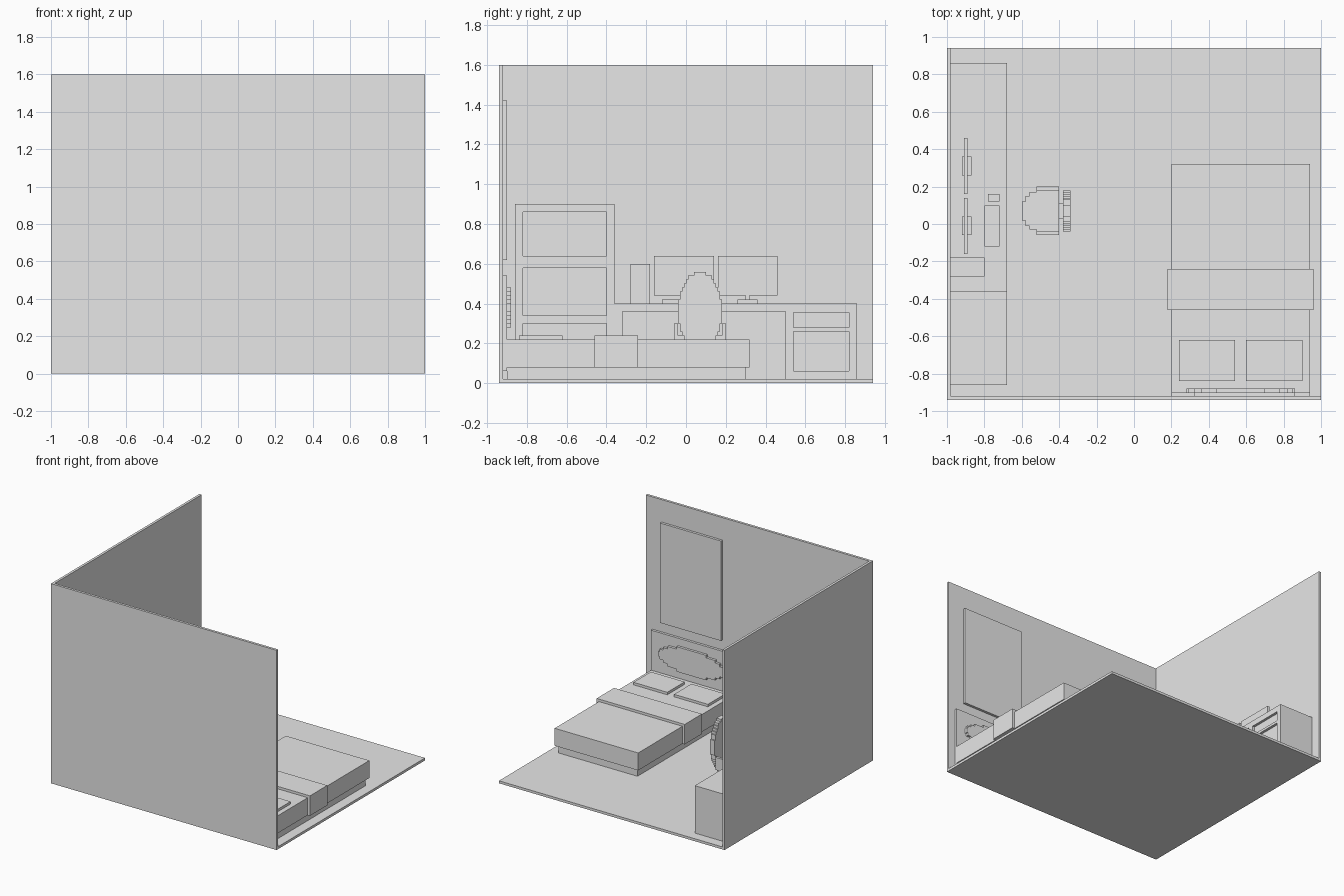
import bpy
import bmesh
import math
from mathutils import Vector

cube = bpy.data.objects.get("Cube")
if cube:
    bpy.data.objects.remove(cube, do_unlink=True)

grey = bpy.data.materials.new("plain_grey")
grey.use_nodes = True
grey.diffuse_color = (0.8, 0.8, 0.8, 1)
grey.node_tree.nodes["Principled BSDF"].inputs["Base Color"].default_value = (0.8, 0.8, 0.8, 1)


def finish(name, bm):
    bmesh.ops.recalc_face_normals(bm, faces=bm.faces)
    mesh = bpy.data.meshes.new(name)
    bm.to_mesh(mesh)
    bm.free()
    mesh.materials.append(grey)
    obj = bpy.data.objects.new(name, mesh)
    bpy.context.scene.collection.objects.link(obj)
    return obj


def boxes(name, *spans):
    """One object from boxes, each given as (x, y, z) ranges."""
    bm = bmesh.new()
    for span in spans:
        verts = bmesh.ops.create_cube(bm, size=1)["verts"]
        for v in verts:
            v.co = Vector([(a + b) / 2 + c * (b - a) for (a, b), c in zip(span, v.co)])
    return finish(name, bm)


def stepped(name, start, stop, half_width, place, depth, step=0.02):
    """Prism with a staircase outline, symmetric about its long axis."""
    rows = round((stop - start) / step)
    side = []
    for i in range(rows):
        w = half_width(start + (i + 0.5) * step)
        side += [(w, start + i * step), (w, start + (i + 1) * step)]
    outline = side + [(-w, t) for w, t in reversed(side)]
    bm = bmesh.new()
    face = bm.faces.new([bm.verts.new(place(w, t)) for w, t in outline])
    grown = bmesh.ops.extrude_face_region(bm, geom=[face])["geom"]
    bmesh.ops.translate(bm, vec=depth, verts=[g for g in grown if isinstance(g, bmesh.types.BMVert)])
    bmesh.ops.remove_doubles(bm, verts=bm.verts, dist=0.0001)
    return finish(name, bm)


def oval(centre, radius, width, snap=0.01):
    def half(t):
        w = width * math.sqrt(max(0, 1 - ((t - centre) / radius) ** 2))
        return max(snap, round(w / snap) * snap)
    return half


def cabinet(name, y0, y1, rails, back_front):
    """Open-fronted carcass: back, two sides and horizontal boards."""
    x, edge = (-0.98, -0.68), 0.04
    low, high = rails[0][0], rails[-1][1]
    inner = (y0 + edge, y1 - edge)
    parts = [(x, (y0, inner[0]), (low, high)), (x, (inner[1], y1), (low, high)),
             ((x[0], back_front), inner, (low, high))]
    parts += [((back_front, x[1]), inner, rail) for rail in rails]
    return boxes(name, *parts)


# Room shell
boxes("floor", ((-1, 1), (-0.94, 0.94), (0, 0.02)))
boxes("front_wall", ((-1, 1), (-0.94, -0.92), (0.02, 1.6)))
boxes("side_wall", ((-1, -0.98), (-0.92, 0.94), (0.02, 1.6)))
boxes("wall_picture", ((0.32, 0.86), (-0.92, -0.90), (0.62, 1.42)))

# Bed
boxes("bed_base", ((0.22, 0.92), (-0.90, 0.30), (0.02, 0.08)))
boxes("mattress", ((0.20, 0.94), (-0.90, 0.32), (0.08, 0.22)))
boxes("blanket", ((0.18, 0.96), (-0.46, -0.24), (0.08, 0.24)))
for name, x0 in (("left_pillow", 0.60), ("right_pillow", 0.24)):
    boxes(name, ((x0, x0 + 0.30), (-0.84, -0.62), (0.22, 0.24)))
boxes("headboard", ((0.20, 0.94), (-0.92, -0.90), (0.06, 0.54)))
stepped("headboard_oval", 0.28, 0.48, oval(0.38, 0.10, 0.29),
        lambda w, t: (0.57 + w, -0.90, t), (0, 0.02, 0))

# Bookcase
cabinet("bookcase", -0.86, -0.36,
        [(0.02, 0.06), (0.30, 0.34), (0.58, 0.64), (0.86, 0.90)], -0.96)

# Desk with a drawer unit
boxes("desk_top", ((-0.98, -0.68), (-0.36, 0.86), (0.36, 0.40)))
boxes("desk_side", ((-0.98, -0.68), (-0.36, -0.32), (0.02, 0.36)))
cabinet("drawer_unit", 0.50, 0.86, [(0.02, 0.06), (0.26, 0.28), (0.355, 0.36)], -0.70)

# Things on the desk
for name, y in (("right_monitor", -0.01), ("left_monitor", 0.31)):
    boxes(name, ((-0.91, -0.89), (y - 0.15, y + 0.15), (0.44, 0.64)),
          ((-0.91, -0.89), (y - 0.01, y + 0.01), (0.42, 0.44)),
          ((-0.92, -0.87), (y - 0.05, y + 0.05), (0.40, 0.42)))
boxes("keyboard", ((-0.80, -0.72), (-0.12, 0.10), (0.40, 0.42)))
boxes("mouse", ((-0.78, -0.72), (0.12, 0.16), (0.40, 0.42)))
boxes("computer_case", ((-0.98, -0.80), (-0.28, -0.18), (0.40, 0.60)))

# Chair
seat_curve = oval(-0.50, 0.10, 0.11)
stepped("chair_seat", -0.60, -0.40, lambda t: seat_curve(min(t, -0.50)),
        lambda w, t: (t, 0.07 + w, 0.18), (0, 0, 0.06))
stepped("chair_back", 0.16, 0.56, oval(0.36, 0.20, 0.11),
        lambda w, t: (-0.38, 0.07 + w, t), (0.04, 0, 0))
boxes("chair_back_support", ((-0.40, -0.38), (0.03, 0.11), (0.19, 0.23)))
for name, y in (("left_armrest", -0.06), ("right_armrest", 0.18)):
    boxes(name, ((-0.52, -0.40), (y, y + 0.02), (0.20, 0.30)))
boxes("chair_stem", ((-0.50, -0.46), (0.05, 0.09), (0.04, 0.18)))
boxes("chair_foot", ((-0.56, -0.40), (0.05, 0.09), (0.02, 0.04)),
      ((-0.50, -0.46), (-0.01, 0.05), (0.02, 0.04)),
      ((-0.50, -0.46), (0.09, 0.15), (0.02, 0.04)))
